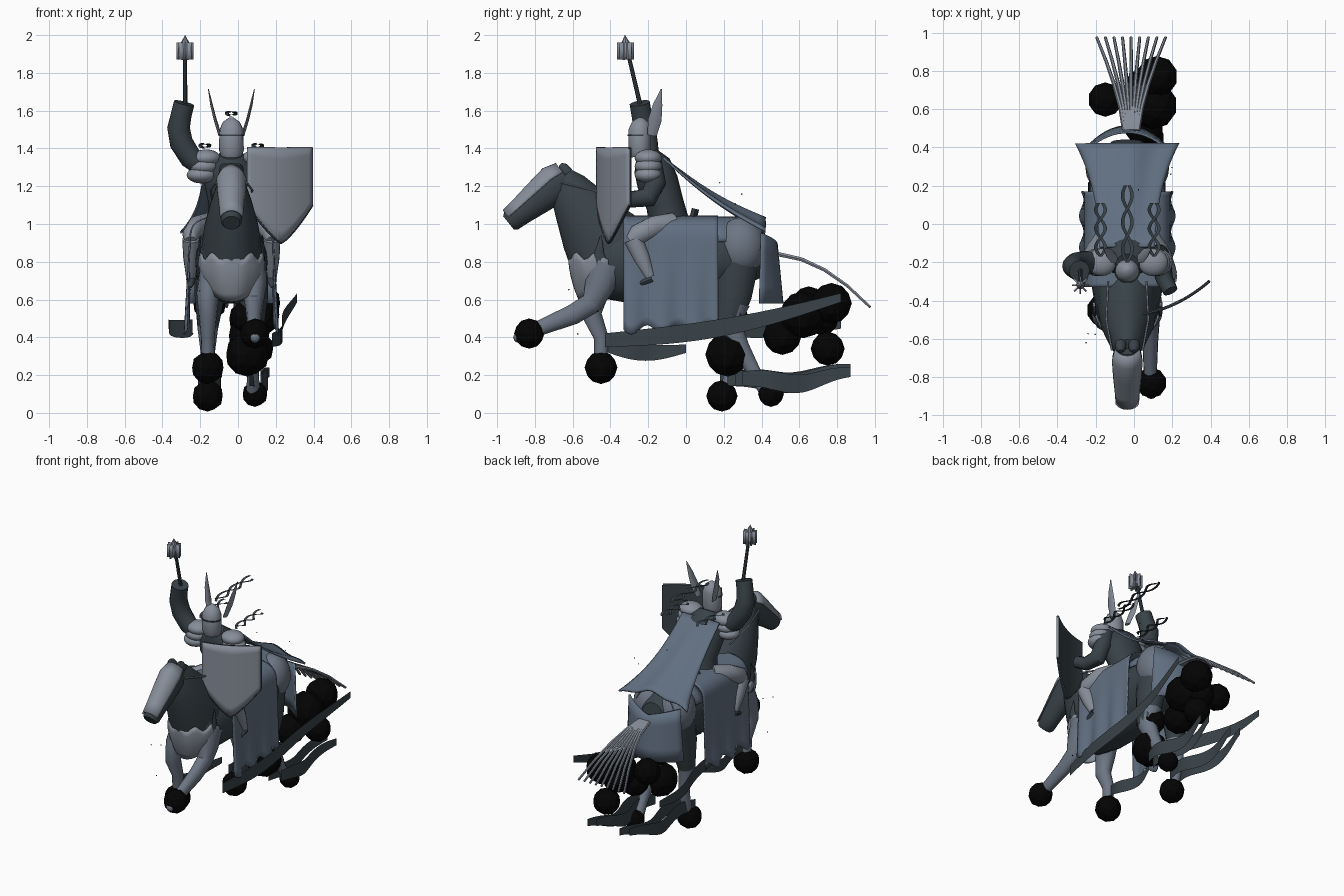
import bpy, bmesh, math, random
from mathutils import Vector, Matrix

if "Cube" in bpy.data.objects:
    bpy.data.objects.remove(bpy.data.objects["Cube"])

random.seed(4)
C = -0.035  # symmetry plane of horse and rider


def mat(name, r, g, b):
    m = bpy.data.materials.new(name)
    m.diffuse_color = (r, g, b, 1)
    m.use_nodes = True
    m.node_tree.nodes["Principled BSDF"].inputs["Base Color"].default_value = m.diffuse_color
    return m


DARK = mat("dark_hide", .04, .055, .065)
LIGHT = mat("pale_steel", .24, .27, .32)
CLOTH = mat("blue_cloth", .12, .16, .22)
SMOKE = mat("black_smoke", .001, .001, .001)
COAT = mat("grey_coat", .15, .18, .23)


def make(name, verts, faces, m, smooth=True, thick=0):
    me = bpy.data.meshes.new(name)
    me.from_pydata(verts, [], faces)
    ob = bpy.data.objects.new(name, me)
    bpy.context.collection.objects.link(ob)
    me.materials.append(m)
    bm = bmesh.new()
    bm.from_mesh(me)
    bmesh.ops.recalc_face_normals(bm, faces=bm.faces)
    bm.to_mesh(me)
    bm.free()
    if thick:
        s = ob.modifiers.new("thickness", 'SOLIDIFY')
        s.thickness, s.offset = thick, 0
    if smooth:
        bpy.ops.object.select_all(action='DESELECT')
        bpy.context.view_layer.objects.active = ob
        ob.select_set(True)
        bpy.ops.object.shade_smooth_by_angle(angle=math.radians(40))
    return ob


def tube(name, pts, m, n=14, arc=None, smooth=True, thick=0):
    """Elliptical loft; each point is x, y, z, side radius, other radius."""
    P = [Vector(p[:3]) for p in pts]
    verts, faces = [], []
    cols = n + 1 if arc else n
    a0, a1 = [math.radians(a) for a in (arc or (0, 360))]
    for i, p in enumerate(P):
        t = (P[min(i + 1, len(P) - 1)] - P[max(i - 1, 0)]).normalized()
        side = Vector((1, 0, 0))
        side = (side - t * side.dot(t)).normalized()
        up = side.cross(t)
        ra, rb = pts[i][3], pts[i][-1]
        for k in range(cols):
            a = a0 + (a1 - a0) * k / n
            verts.append(p + side * ra * math.cos(a) + up * rb * math.sin(a))
    for i in range(len(P) - 1):
        for k in range(n):
            k2 = (k + 1) % cols
            faces.append((i * cols + k, i * cols + k2, (i + 1) * cols + k2, (i + 1) * cols + k))
    if not arc:
        faces += [tuple(range(n)), tuple(range((len(P) - 1) * n, len(P) * n))]
    return make(name, verts, faces, m, smooth, thick)


def sheet(name, f, nu, nv, m, thick=0):
    """Grid surface from f(u, v), both running 0..1."""
    verts = [f(i / nu, j / nv) for j in range(nv + 1) for i in range(nu + 1)]
    w = nu + 1
    faces = [(j * w + i, j * w + i + 1, (j + 1) * w + i + 1, (j + 1) * w + i)
             for j in range(nv) for i in range(nu)]
    return make(name, verts, faces, m, True, thick)


def ball(name, x, y, z, rx, ry, rz, m, sub=3, smooth=True):
    bm = bmesh.new()
    bmesh.ops.create_icosphere(bm, subdivisions=sub, radius=1,
                               matrix=Matrix.LocRotScale((x, y, z), None, (rx, ry, rz)))
    vs, fs = [v.co.copy() for v in bm.verts], [[v.index for v in f.verts] for f in bm.faces]
    bm.free()
    return make(name, vs, fs, m, smooth)


# horse trunk, neck and head
tube("horse_body", [(C, -.56, .78, .1, .1), (C, -.48, .79, .16, .18), (C, -.3, .8, .19, .22), (C, 0, .8, .2, .22),
                    (C, .22, .83, .2, .19), (C, .36, .86, .16, .15), (C, .43, .87, .08, .08)], DARK, 24)
tube("horse_neck", [(C, -.4, .86, .16, .24), (C, -.49, .98, .145, .19), (C, -.57, 1.11, .11, .14),
                    (C, -.63, 1.21, .075, .1), (C, -.65, 1.27, .05, .05)], DARK, 20)
HEAD = [(C, -.635, 1.25, .06, .08), (C, -.69, 1.208, .077, .1), (C, -.78, 1.135, .07, .085),
        (C, -.87, 1.063, .06, .068), (C, -.925, 1.018, .056, .06), (C, -.94, 1.006, .045, .045)]
tube("horse_head", HEAD, DARK, 18)
tube("face_plate", [(x, y, z, a + .006, b + .008) for x, y, z, a, b in HEAD[:5]], LIGHT, 14, arc=(200, 340), thick=.006)
for s in (-1, 1):
    tube("eye_ring", [(C + s * .035, -.625, 1.27, .03, .03), (C + s * .035, -.65, 1.3, .028, .028),
                      (C + s * .035, -.665, 1.315, .012, .012)], DARK, 10)
    tube("rein", [(C + s * .08, -.66, 1.22, .006), (C + s * .11, -.5, 1.18, .006), (C + s * .1, -.3, 1.12, .006)], LIGHT, 6)
    tube("shoulder_fin", [(C + s * .16, -.44, .74, .012, .04), (C + s * .17, -.46, .85, .01, .025),
                          (C + s * .165, -.45, .94, .002, .003)], DARK, 8)

# chest armour, rising toward the shoulders
sheet("chest_plate", lambda u, v: (C + .19 * math.cos(math.pi * u) * (.9 + .2 * v - .35 * v * v),
                                   -.41 - (.21 - .06 * v * v) * math.sin(math.pi * u),
                                   .83 - .24 * v * (.4 + .6 * math.sin(math.pi * u))
                                   - .02 * math.cos(10 * math.pi * u) * (1 - v)), 24, 6, LIGHT, .01)


# cloth over the back, falling down both flanks
def flank(u, v):
    t = 2 * v - 1
    a = abs(t)
    s = 1 if t > 0 else -1
    x = .22 * math.sin(min(a / .45, 1) * math.pi / 2) + .03 * max(0, a - .45)
    wave = math.sin(u * 19) * max(0, a - .45)
    z = 1.04 - .12 * min(a / .45, 1) ** 3 - max(0, a - .45) / .55 * .48 - .045 * wave
    return (C + s * (x + .022 * wave), -.33 + .5 * u, z)


sheet("flank_cloth", flank, 24, 36, CLOTH, .008)
sheet("rump_cloth", lambda u, v: (C + .2 * math.cos(math.pi * u) * (1 - .25 * v), .14 + .26 * v,
                                  1.035 - .13 * (1 - math.sin(math.pi * u))), 16, 6, CLOTH, .008)
for s in (-1, 1):
    ball("haunch_%d" % s, C + s * .1, .29, .88, .118, .13, .155, COAT)

# curved cloth behind the tail root
sheet("rear_cloth", lambda u, v: (C + (2 * u - 1) * (.2 + .02 * v), .48 + .03 * v - (.08 + .04 * v) * (2 * u - 1) ** 2,
                                  .95 - .06 * (1 - abs(2 * u - 1)) * (1 - v) - .37 * v), 16, 4, CLOTH, .012)

# legs
X1, X2 = .085, -.16
tube("front_leg_raised", [(.07, -.42, .78, .08, .1), (X1, -.46, .67, .065, .08), (X1, -.5, .58, .05, .06),
                          (X1, -.6, .52, .042, .055), (X1, -.76, .455, .035, .042), (X1, -.86, .41, .035, .035)], COAT)
tube("front_leg_planted", [(-.13, -.42, .78, .07, .1), (X2, -.48, .63, .06, .07), (X2, -.5, .52, .048, .055),
                           (X2, -.45, .4, .036, .04), (X2, -.45, .22, .033, .033)], COAT)
tube("thigh_back", [(.06, .27, .85, .1, .13), (.08, .25, .62, .08, .1), (.08, .22, .47, .06, .07)], DARK)
tube("hind_leg_back", [(.08, .25, .58, .07, .09), (.08, .23, .47, .06, .065), (.08, .29, .34, .045, .05),
                       (.08, .37, .2, .03, .035), (.08, .44, .09, .04, .04)], COAT)
tube("thigh_front", [(-.13, .27, .85, .1, .13), (-.15, .24, .62, .08, .1), (X2, .22, .45, .055, .06)], DARK)
tube("hind_leg_front", [(-.155, .23, .52, .06, .07), (X2, .22, .45, .055, .06), (X2, .25, .3, .035, .04),
                        (X2, .22, .14, .032, .032), (X2, .17, .05, .045, .045)], COAT)
ball("raised_hoof", .09, -.885, .4, .03, .03, .03, COAT, 2)

# faceted smoke puffs at hooves and behind
for i, (x, y, z, r) in enumerate([
        (.09, -.83, .42, .08), (X2, -.45, .24, .087), (.05, .22, .31, .118), (X2, .19, .09, .083),
        (.09, .45, .1, .068), (.05, .24, .51, .09), (.05, .51, .41, .103), (.1, .75, .34, .09),
        (.1, .62, .52, .125), (.12, .77, .58, .108), (.04, .72, .5, .09), (-.15, .65, .58, .09)]):
    ball("smoke_puff_%d" % i, x, y, z, r, r, r, SMOKE, 2, False)


# thin trailing smoke ribbons
def ribbon(name, a, b, h, sag=.03, wave=.02, ripple=0):
    a, b = Vector(a), Vector(b)
    sheet(name, lambda u, v: a.lerp(b, u) + Vector((wave * math.sin(7 * u), 0,
          -sag * math.sin(math.pi * u) + ripple * math.sin(9 * u)
          + (v - .5) * h * (.6 + .4 * math.sin(3 * u + .4)))), 18, 1, DARK)


ribbon("right_ribbon", (.18, -.43, .385), (.3, .82, .61), .095, .045)
ribbon("left_ribbon", (-.24, .05, .46), (-.38, .82, .47), .095, .02)
ribbon("belly_ribbon", (-.16, -.43, .36), (-.14, 0, .34), .09, .03)
for i, x in enumerate((-.2, -.12, .06, .13)):
    ribbon("hoof_ribbon_%d" % i, (x, .18 + .04 * i, .18), (x + .02, .87, .23 - .02 * (i % 2)), .1, .03, .025, .012)

# tail strands fanning out
for i in range(9):
    k = (i - 4) / 4
    tube("tail_strand_%d" % i, [(C + .02 + k * (.035 + .145 * t ** 1.4), .49 + .485 * t, .84 - .05 * t - .23 * t * t,
                                 .013 * (1 - .4 * t)) for t in (0, .25, .5, .75, 1)], LIGHT, 6)

# rider torso, saddle and helmet
tube("rider_torso", [(C, -.09, 1.0, .13, .11), (C, -.11, 1.1, .12, .1), (C, -.15, 1.22, .145, .11),
                     (C, -.18, 1.31, .13, .1), (C, -.21, 1.37, .06, .06)], DARK, 20)
tube("saddle_back", [(C, .03, 1.0, .13, .02), (C, .05, 1.08, .09, .02)], DARK)
tube("helmet", [(C, -.24, 1.36, .055, .05), (C, -.245, 1.39, .066, .06), (C, -.245, 1.5, .063, .06),
                (C, -.24, 1.54, .045, .045), (C, -.24, 1.565, .01, .01)], LIGHT, 18)
tube("visor_slit", [(C, -.25, 1.465, .067, .06), (C, -.25, 1.475, .067, .06)], DARK, 18)
for s in (-1, 1):
    tube("helmet_wing", [(C + s * .06, -.18, 1.47, .009, .025), (C + s * .085, -.165, 1.55, .008, .036),
                         (C + s * .105, -.15, 1.63, .007, .025), (C + s * .122, -.13, 1.715, .002, .003)], LIGHT, 8)
    for k in range(3):  # layered shoulder plates
        ball("pauldron_%d" % k, C + s * (.135 + .012 * k), -.2, 1.35 - .045 * k, .078, .072, .045, LIGHT)
    x = C + s * .215
    tube("rider_thigh", [(C + s * .12, -.07, 1.0, .055, .06), (C + s * .185, -.17, .985, .05, .058),
                         (x, -.26, .94, .045, .055), (x, -.295, .91, .03, .03)], LIGHT)
    tube("rider_shin", [(x, -.28, .92, .045, .05), (x, -.235, .82, .04, .045), (x, -.19, .72, .025, .027)], LIGHT)
    tube("rider_foot", [(x, -.18, .71, .025, .022), (x, -.23, .69, .022, .018), (x, -.28, .665, .006, .006)], DARK, 10)

# raised arm and flanged mace
tube("mace_arm", [(-.18, -.2, 1.3, .055), (-.25, -.2, 1.35, .06), (-.3, -.21, 1.43, .062), (-.315, -.22, 1.51, .06),
                  (-.3, -.235, 1.58, .055), (-.285, -.245, 1.64, .055)], DARK)
tube("mace_shaft", [(-.28, -.24, 1.62, .012), (-.28, -.32, 1.96, .01)], DARK, 8)
tube("mace_head", [(-.28, -.315, 1.87, .022), (-.28, -.32, 1.96, .022), (-.28, -.323, 2, .001)], LIGHT, 8)
for i in range(4):
    a = i * math.pi / 4
    sheet("mace_flange_%d" % i, lambda u, v: (-.28 + (u - .5) * .09 * math.cos(a), -.32 + (u - .5) * .09 * math.sin(a),
                                              1.87 + .09 * v), 1, 1, LIGHT, .009)

# shield arm and curved heater shield
tube("shield_arm", [(.09, -.18, 1.32, .055), (.13, -.16, 1.22, .055), (.14, -.2, 1.14, .055), (.16, -.29, 1.13, .045),
                    (.19, -.35, 1.16, .04)], DARK)


def shield_pt(u, v):
    s = 2 * u - 1
    low = .9 + .2 * abs(s) ** 1.25
    bulge = .025 * (1 - s * s)
    return (.22 + .172 * s + bulge * .3, -.385 + .085 * s - bulge, 1.405 + (low - 1.405) * v)


sheet("shield", shield_pt, 16, 8, LIGHT, .014)
sheet("shield_back", lambda u, v: Vector(shield_pt(u, v)) + Vector((0, .012, 0)), 16, 8, DARK)
tube("shield_rim", [(*shield_pt(i / 16, 1), .008) for i in range(17)], DARK, 6)
tube("shield_rim_top", [(*shield_pt(i / 16, .01), .007) for i in range(17)], DARK, 6)


# cape streaming behind the rider
def cape(u, v):
    s = 2 * u - 1
    w = .145 + .02 * v + .105 * v ** 2.5
    return (C + s * w, -.12 + .54 * v, 1.35 - .33 * v - .03 * math.sin(math.pi * v) - .07 * s * s * v
            + .012 * math.sin(7 * s + 1) * v)


sheet("cape", cape, 20, 14, CLOTH, .012)

# twisted plume streamers on helmet and shoulders
for x, z, y0, L in ((C, 1.58, -.2, .4), (C - .14, 1.41, -.17, .28), (C + .14, 1.41, -.17, .28)):
    for s in (-1, 1):
        sheet("plume_streamer", lambda u, v: (x + s * .025 * math.sin(9 * u) + (v - .5) * .018, y0 + L * u,
                                              z + .01 * math.cos(9 * u) * s + .01 * u), 20, 1, DARK)

# drifting embers
for i in range(8):
    ball("ember_%d" % i, random.uniform(-.34, .24), random.uniform(-.7, .5), random.uniform(.15, 1.4),
         .004, .004, .004, SMOKE, 1, False)
